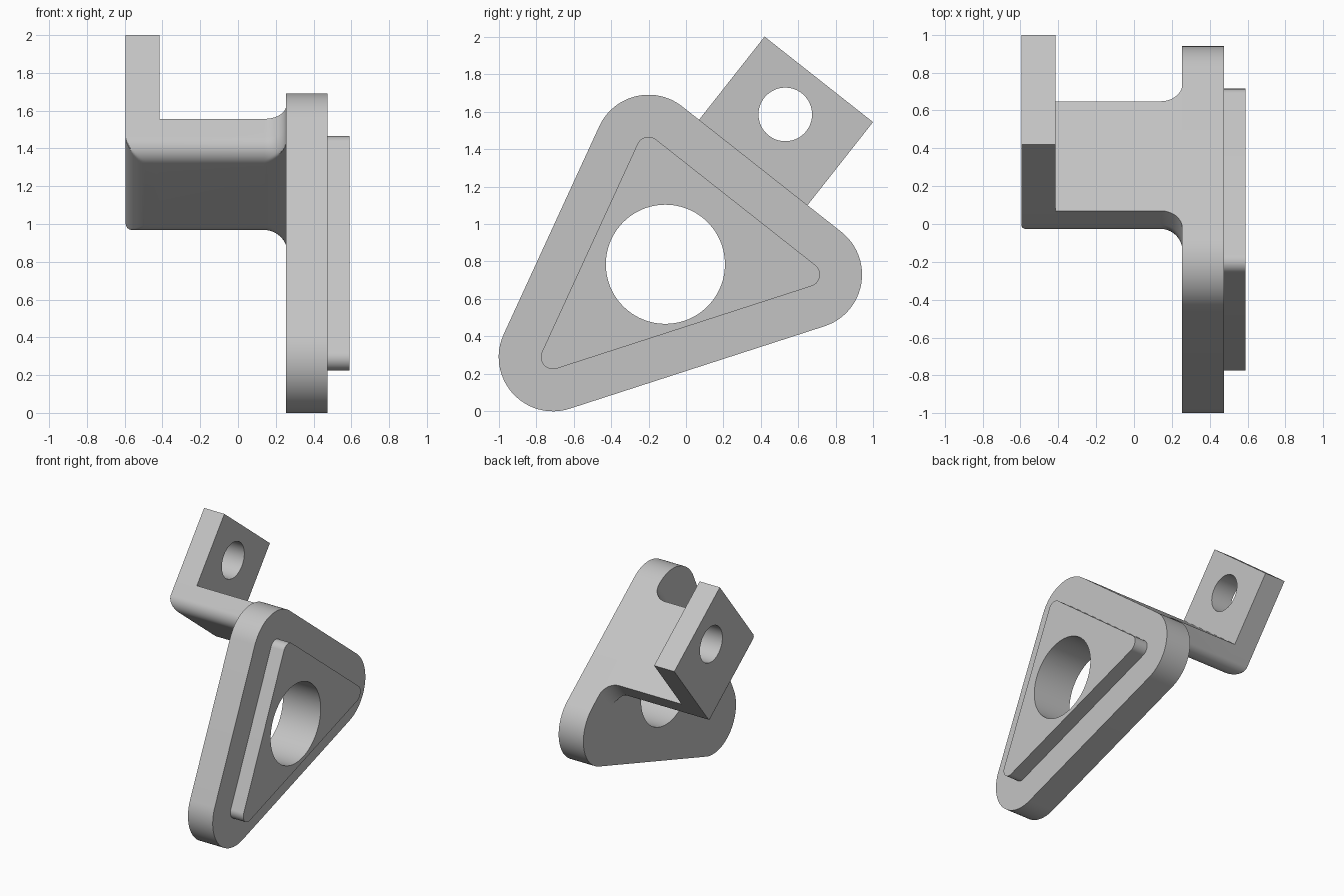
import bpy, bmesh
from math import sin, cos, pi, atan2, sqrt, radians
from mathutils import Vector, Matrix

if "Cube" in bpy.data.objects:
    bpy.data.objects.remove(bpy.data.objects["Cube"])

grey = bpy.data.materials.new("light grey")
grey.use_nodes = True
grey.diffuse_color = (0.55, 0.55, 0.55, 1)
grey.node_tree.nodes["Principled BSDF"].inputs["Base Color"].default_value = (0.55, 0.55, 0.55, 1)

# Plate corner centres in (y, z), counter-clockwise
CORNERS = [Vector((-0.71, 0.29)), Vector((0.65, 0.73)), Vector((-0.2, 1.4))]
PLATE_R, PAD_R = 0.29, 0.065
BACK, FACE, PAD = 0.255, 0.475, 0.59      # x of plate back, plate face, pad face

# Frame along the sloping plate edge
ORIGIN = CORNERS[2]
ALONG = (CORNERS[1] - ORIGIN).normalized()
OUT = Vector((-ALONG.y, ALONG.x))


def loft(name, rings):
    """Skin closed rings of equal length and cap both ends."""
    bm = bmesh.new()
    rows = [[bm.verts.new(p) for p in ring] for ring in rings]
    n = len(rows[0])
    for a, b in zip(rows, rows[1:]):
        for i in range(n):
            j = (i + 1) % n
            bm.faces.new((a[i], a[j], b[j], b[i]))
    bm.faces.new(rows[0])
    bm.faces.new(rows[-1])
    bmesh.ops.remove_doubles(bm, verts=bm.verts, dist=1e-5)
    bmesh.ops.recalc_face_normals(bm, faces=bm.faces)
    mesh = bpy.data.meshes.new(name)
    bm.to_mesh(mesh)
    bm.free()
    mesh.materials.append(grey)
    ob = bpy.data.objects.new(name, mesh)
    bpy.context.collection.objects.link(ob)
    return ob


def rounded_triangle(radius, x):
    ring = []
    for i, c in enumerate(CORNERS):
        d_in = c - CORNERS[i - 1]
        d_out = CORNERS[(i + 1) % 3] - c
        a0 = atan2(-d_in.x, d_in.y)
        turn = (atan2(-d_out.x, d_out.y) - a0) % (2 * pi)
        for k in range(25):
            a = a0 + turn * k / 24
            ring.append((x, c.x + radius * cos(a), c.y + radius * sin(a)))
    return ring


def bore(ob, y, z, radius):
    """Cut a round hole along x."""
    ring = [(y + radius * cos(2 * pi * k / 96), z + radius * sin(2 * pi * k / 96)) for k in range(96)]
    cutter = loft("hole_cutter", [[(x, *p) for p in ring] for x in (-1, 1)])
    cutter.hide_render = True
    mod = ob.modifiers.new("hole", "BOOLEAN")
    mod.operation, mod.solver, mod.object = "DIFFERENCE", "EXACT", cutter
    bpy.context.view_layer.update()
    mesh = bpy.data.meshes.new_from_object(ob.evaluated_get(bpy.context.evaluated_depsgraph_get()))
    ob.modifiers.clear()
    ob.data = mesh
    bpy.data.objects.remove(cutter)


# Triangular plate and its raised pad
plate = loft("triangular_plate", [rounded_triangle(PLATE_R, x) for x in (BACK, FACE)])
pad = loft("raised_pad", [rounded_triangle(PAD_R, x) for x in (FACE, PAD)])
for part in (plate, pad):
    bore(part, -0.11, 0.785, 0.318)

# Bracket: arm with flared root, bent up into a square tab
S0, S1 = 0.115, 0.852          # extent along the plate edge
TOP, FLOOR, TIP = PLATE_R, 0.07, 0.855
END, TAB_X, BEND, FLARE = -0.595, -0.415, 0.1, 0.115


def bracket_ring(x, grow=0, top=TOP, lift=0):
    r = BEND + grow
    prof = [(S0 - grow, top), (S0 - grow, TOP)]
    for s, start in ((S0 + BEND, pi), (S1 - BEND, 1.5 * pi)):
        for k in range(17):
            a = start + pi / 2 * k / 16
            prof.append((s + r * cos(a), max(FLOOR + BEND + r * sin(a), FLOOR + lift)))
    prof += [(S1 + grow, TOP), (S1 + grow, top)]
    return [(x, *(ORIGIN + ALONG * s + OUT * h)) for s, h in prof]


rings = []
for k in range(17):            # flare where the arm meets the plate
    a = pi / 2 * k / 16
    rings.append(bracket_ring(BACK - FLARE * sin(a), FLARE * (1 - cos(a))
                              if k < 16 else 0))
# The flare is a quarter circle tangent to both the arm and the plate
rings = [bracket_ring(BACK - FLARE * (1 - cos(pi / 2 * k / 16)),
                      FLARE * (1 - sin(pi / 2 * k / 16))) for k in range(17)]
rings += [bracket_ring(TAB_X), bracket_ring(TAB_X, top=TIP)]
for k in range(17):            # rounded outside of the bend
    a = pi / 2 * k / 16
    rings.append(bracket_ring(END + BEND * (1 - sin(a)), top=TIP, lift=BEND * (1 - cos(a))))
bracket = loft("bent_bracket", rings)
bore(bracket, 0.53, 1.585, 0.143)

for part in (plate, pad, bracket):
    bpy.ops.object.select_all(action="DESELECT")
    part.select_set(True)
    bpy.context.view_layer.objects.active = part
    bpy.ops.object.shade_smooth_by_angle(angle=radians(30))
